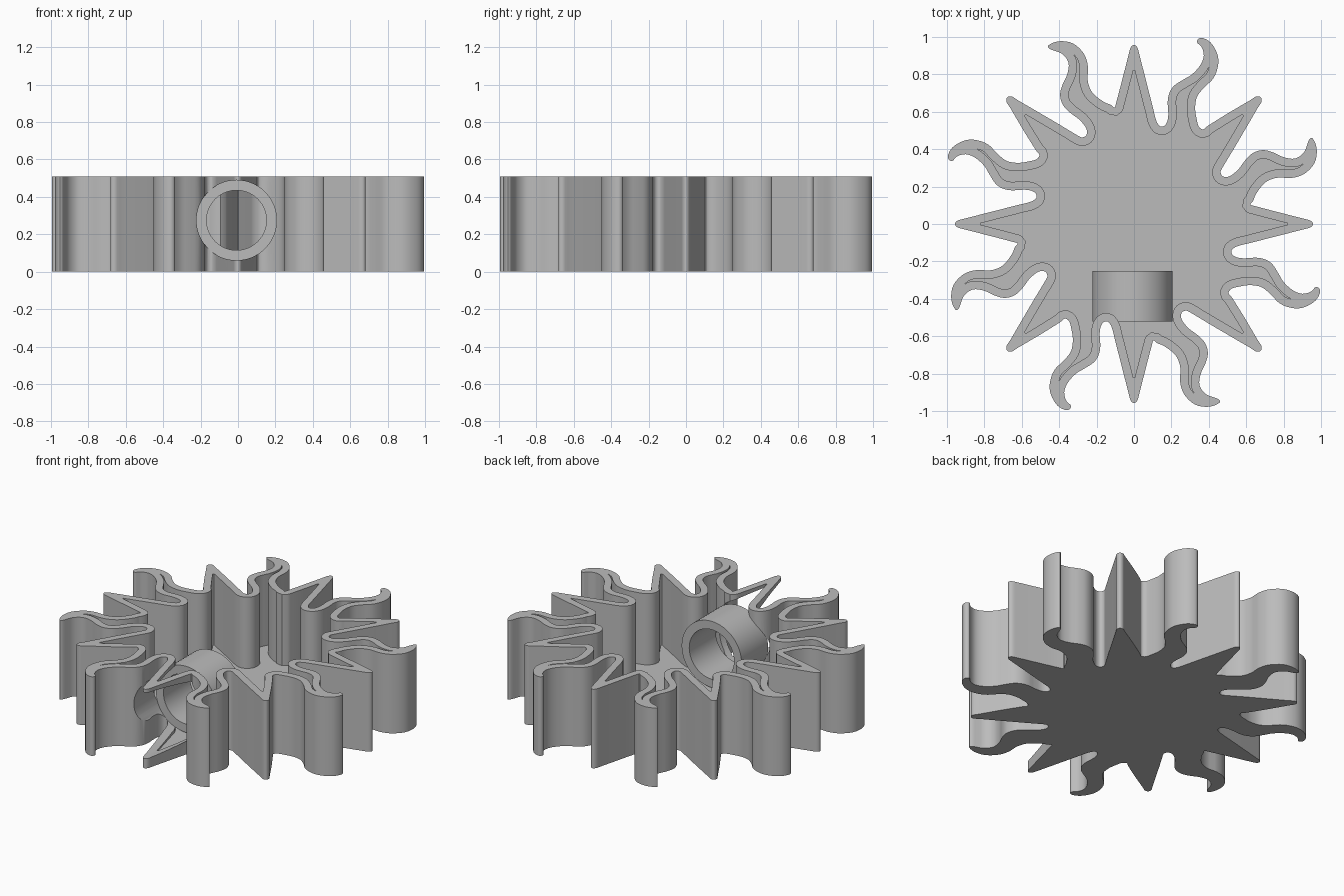
import bpy, bmesh, math
from mathutils import Vector, Matrix

if "Cube" in bpy.data.objects:
    bpy.data.objects.remove(bpy.data.objects["Cube"])

HEIGHT, FLOOR, WALL = 0.51, 0.05, 0.045
TUBE_X, TUBE_Z, TUBE_R, BORE_R = -0.008, 0.275, 0.214, 0.16

grey = bpy.data.materials.new("light grey")
grey.diffuse_color = (0.50, 0.50, 0.50, 1)
grey.use_nodes = True
grey.node_tree.nodes["Principled BSDF"].inputs["Base Color"].default_value = grey.diffuse_color

# One quarter of the sun outline, clockwise from the back spike
QUARTER = [
    (0, .957), (.018, .943), (.03, .899), (.066, .76), (.108, .595),          # straight spike
    (.12, .55), (.14, .522), (.165, .527), (.181, .56),                       # valley
    (.183, .61), (.18, .65), (.187, .695), (.212, .737), (.26, .77),          # curled ray
    (.31, .80), (.355, .85), (.373, .90), (.362, .945), (.338, .97),
    (.342, .988), (.365, .995), (.41, .97), (.445, .91), (.45, .85),
    (.425, .78), (.375, .73), (.337, .68), (.327, .62), (.335, .56),
    (.347, .52), (.37, .506), (.398, .527),                                   # valley
    (.53, .609), (.62, .661), (.652, .681), (.672, .681),                     # diagonal spike
    (.681, .672), (.681, .652), (.661, .62), (.61, .532), (.51, .362),
    (.475, .305), (.463, .277), (.476, .254), (.51, .255),                    # valley
    (.556, .29), (.594, .34), (.636, .38), (.69, .395), (.743, .383),         # curled ray
    (.797, .358), (.861, .35), (.91, .385), (.935, .448), (.955, .458),
    (.977, .40), (.965, .326), (.909, .267), (.84, .246), (.77, .248),
    (.706, .225), (.655, .165), (.635, .12), (.622, .105), (.645, .096),      # valley
    (.76, .066), (.90, .03), (.943, .018),
]


def spline(points, steps):
    """Closed centripetal curve through the points."""
    out, n = [], len(points)
    for i in range(n):
        p = [points[(i + k - 1) % n] for k in range(4)]
        t = [0.0]
        for a, b in zip(p, p[1:]):
            t.append(t[-1] + math.sqrt((b - a).length))
        m1 = (p[2] - p[0]) / (t[2] - t[0])
        m2 = (p[3] - p[1]) / (t[3] - t[1])
        d = t[2] - t[1]
        for s in range(steps):
            u = s / steps
            out.append(p[1] * (2*u**3 - 3*u**2 + 1) + m1 * d * (u**3 - 2*u*u + u)
                       + p[2] * (3*u*u - 2*u**3) + m2 * d * (u**3 - u*u))
    return out


def inset(loop, dist):
    """Clockwise loop moved inward, without the parts that overlap."""
    n, out = len(loop), []
    for i, p in enumerate(loop):
        d = (loop[(i + 1) % n] - loop[i - 1]).normalized()
        q = p + Vector((d.y, -d.x)) * dist
        if min((q - r).length for r in loop) > dist * 0.97:
            out.append(q)
    return out


def thin(loop):
    """Drop points lying on straight runs."""
    out = [loop[0]]
    for i in range(1, len(loop)):
        a, b = loop[i] - out[-1], loop[(i + 1) % len(loop)] - loop[i]
        if a.length > .004 and (abs(a.angle(b, 0)) > .03 or a.length > .1):
            out.append(loop[i])
    return out


def make(name, bm):
    bmesh.ops.recalc_face_normals(bm, faces=bm.faces)
    me = bpy.data.meshes.new(name)
    bm.to_mesh(me)
    bm.free()
    me.materials.append(grey)
    ob = bpy.data.objects.new(name, me)
    bpy.context.collection.objects.link(ob)
    return ob


def prism(name, loop, z0, z1):
    bm = bmesh.new()
    face = bm.faces.new([bm.verts.new((p.x, p.y, z0)) for p in loop])
    ext = bmesh.ops.extrude_face_region(bm, geom=[face], use_keep_orig=True)
    for v in ext["geom"]:
        if isinstance(v, bmesh.types.BMVert):
            v.co.z = z1
    return make(name, bm)


def cylinder(name, radius, y0, y1):
    bm = bmesh.new()
    bmesh.ops.create_cone(bm, cap_ends=True, segments=64, radius1=radius, radius2=radius,
                          depth=y1 - y0, matrix=Matrix.Translation((TUBE_X, (y0 + y1) / 2, TUBE_Z))
                          @ Matrix.Rotation(math.pi / 2, 4, 'X'))
    return make(name, bm)


def cut(ob, cutter):
    bpy.context.view_layer.objects.active = ob
    mod = ob.modifiers.new("cut", 'BOOLEAN')
    mod.operation, mod.solver, mod.object = 'DIFFERENCE', 'EXACT', cutter
    bpy.ops.object.modifier_apply(modifier=mod.name)
    bpy.data.objects.remove(cutter)


# Full outline from four turned quarters
control = [Matrix.Rotation(-k * math.pi / 2, 2) @ Vector(p) for k in range(4) for p in QUARTER]
outline = spline(control, 4)

# Hollow tray with the rays as its walls
tray = prism("sun_tray", thin(outline), 0, HEIGHT)
cut(tray, prism("tray_hollow", thin(inset(outline, WALL)), FLOOR, HEIGHT + .1))

# Round opening through the front rays
cut(tray, cylinder("front_opening", TUBE_R, -1.2, -.25))

# Tube set into the opening
tube = cylinder("front_tube", TUBE_R, -.52, -.25)
cut(tube, cylinder("tube_bore", BORE_R, -.7, -.1))

for ob in (tray, tube):
    bpy.ops.object.select_all(action='DESELECT')
    ob.select_set(True)
    bpy.context.view_layer.objects.active = ob
    bpy.ops.object.shade_smooth_by_angle(angle=math.radians(35))
